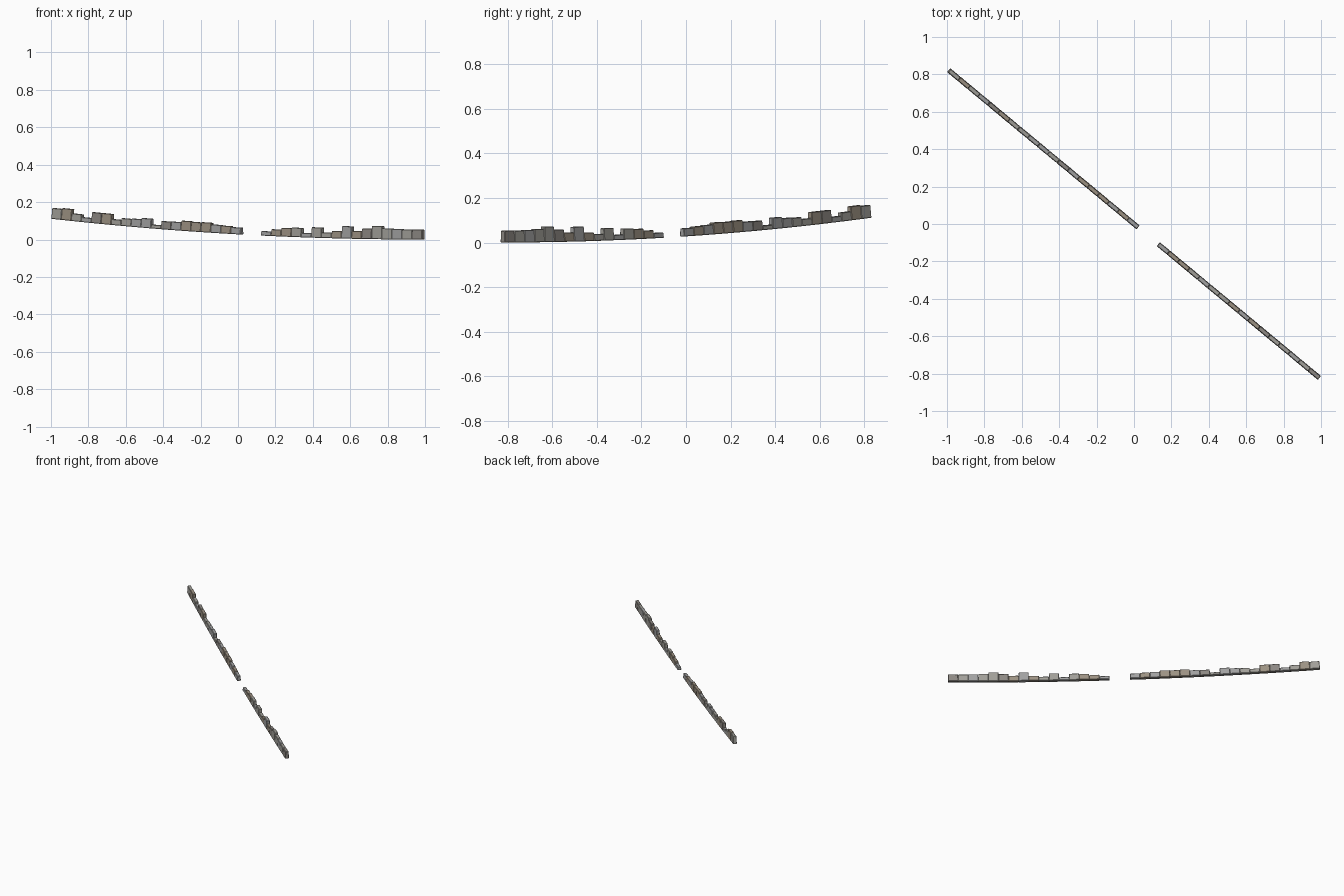
import bpy, bmesh, math, random

if "Cube" in bpy.data.objects:
    bpy.data.objects.remove(bpy.data.objects["Cube"])

random.seed(4)
SLOPE = -0.83                      # plan direction of the wall line
YAW = math.atan(SLOPE)
RUN = math.cos(YAW)
THICK = 0.027


def ground(x):
    return 0.028 * (1 - x) ** 2


def material(name, rgb):
    m = bpy.data.materials.new(name)
    m.diffuse_color = (*rgb, 1)
    m.use_nodes = True
    m.node_tree.nodes["Principled BSDF"].inputs["Base Color"].default_value = m.diffuse_color
    return m


stones = [material("grey_stone", (0.36, 0.35, 0.32)),
          material("warm_stone", (0.34, 0.29, 0.23)),
          material("dark_stone", (0.27, 0.25, 0.23)),
          material("cool_stone", (0.36, 0.36, 0.36))]


def stone_block(name, x, length, top):
    # one tapered, softly chamfered block leaning with the terrain
    base = ground(x)
    h = top - base
    pitch = math.atan(0.056 * (1 - x) * RUN)
    bm = bmesh.new()
    bmesh.ops.create_cube(bm, size=1)
    for v in bm.verts:
        up = v.co.z > 0
        v.co.x *= length * (0.98 if up else 1.0)
        v.co.y *= THICK * (0.85 if up else 1.0)
        v.co.z = h if up else 0
    bmesh.ops.bevel(bm, geom=bm.edges[:], offset=0.0025, segments=1,
                    affect='EDGES')
    me = bpy.data.meshes.new(name)
    bm.to_mesh(me)
    bm.free()
    me.materials.append(random.choices(stones, (5, 3, 2, 3))[0])
    ob = bpy.data.objects.new(name, me)
    ob.location = (x, SLOPE * x, base)
    ob.rotation_euler = (0, pitch, YAW + random.uniform(-0.015, 0.015))
    bpy.context.collection.objects.link(ob)


def wall(name, x0, x1, tops):
    # row of blocks with broken, uneven tops
    step = (x1 - x0) / len(tops)
    for i, top in enumerate(tops):
        stone_block(f"{name}_{i + 1}", x0 + (i + 0.5) * step,
                    step / RUN * 1.01, top)


# upper stretch, west of the gap
wall("upper_wall_block", -0.991, 0.021,
     [.166, .165, .137, .117, .144, .139, .107, .112, .110, .113,
      .078, .097, .094, .099, .093, .091, .079, .073, .065])
# lower stretch, east of the gap
wall("lower_wall_block", 0.130, 0.991,
     [.044, .054, .061, .063, .035, .065, .038, .045,
      .071, .045, .058, .072, .060, .056, .053, .053])
